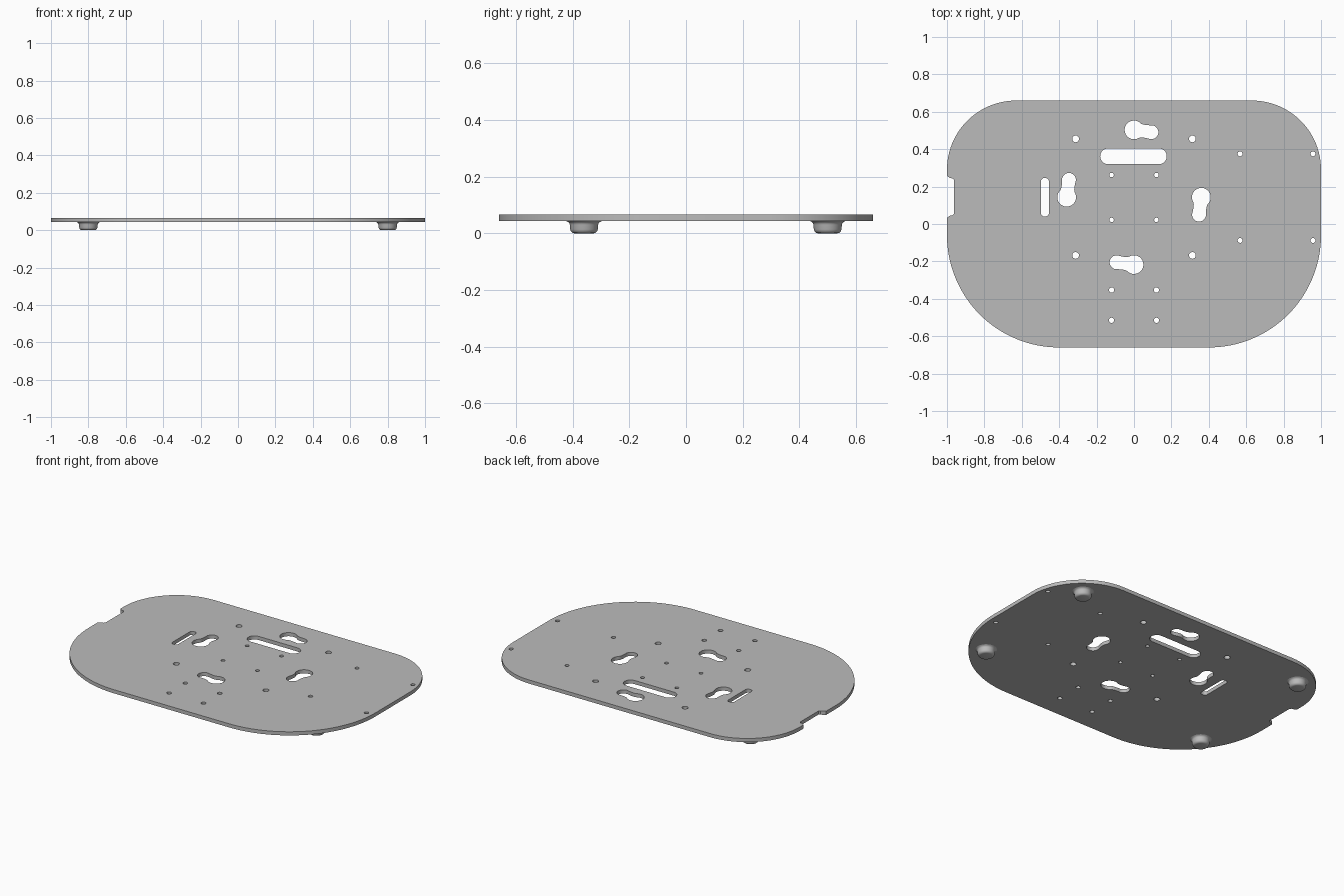
import bpy, bmesh
from math import sin, cos, radians, pi
from mathutils import Vector, Matrix

cube = bpy.data.objects.get("Cube")
if cube:
    bpy.data.objects.remove(cube, do_unlink=True)

BOTTOM, TOP = 0.043, 0.066

grey = bpy.data.materials.new("plain grey")
grey.use_nodes = True
colour = (0.5, 0.5, 0.5, 1)
grey.diffuse_color = colour
grey.node_tree.nodes["Principled BSDF"].inputs["Base Color"].default_value = colour


def arc(cx, cy, r, start, end, steps=24):
    """Points on an arc, angles in degrees."""
    angles = [radians(start + (end - start) * i / steps) for i in range(steps + 1)]
    return [(cx + r * cos(a), cy + r * sin(a)) for a in angles]


def circle(x, y, r):
    return arc(x, y, r, 0, 345, 23)


def rounded_box(cx, cy, w, h, r):
    pts = []
    for sx, sy, a in ((1, 1, 0), (-1, 1, 90), (-1, -1, 180), (1, -1, 270)):
        pts += arc(cx + sx * (w / 2 - r), cy + sy * (h / 2 - r), r, a, a + 90, 10)
    return pts


def keyhole(turn):
    """Wide hole running into a narrower slot along the mounting ring."""
    pts = arc(0, 0, 0.05, 50, 310, 28) + [(0.044, -0.035), (0.06, -0.034)]
    pts += arc(0.094, 0, 0.037, -105, 105) + [(0.06, 0.034), (0.044, 0.035)]
    place = (Matrix.Translation((0, 0.143, 0)) @ Matrix.Rotation(turn, 4, 'Z')
             @ Matrix.Translation((0, 0.36, 0)) @ Matrix.Rotation(radians(-7.5), 4, 'Z'))
    return [(place @ Vector((x, y, 0))).to_2d() for x, y in pts]


def finish(obj):
    obj.data.materials.clear()
    obj.data.materials.append(grey)
    bpy.ops.object.select_all(action='DESELECT')
    obj.select_set(True)
    bpy.context.view_layer.objects.active = obj
    bpy.ops.object.shade_smooth_by_angle(angle=radians(30))


# Outer edge: tighter corners at the back, broad ones at the front, side notch
outline = arc(0.63, 0.29, 0.37, 0, 90) + arc(-0.63, 0.29, 0.37, 90, 180)
half_notch = [(-1, 0.112), (-0.985, 0.101), (-0.97, 0.099), (-0.962, 0.09)]
outline += [(x, 0.145 + y) for x, y in half_notch]
outline += [(x, 0.145 - y) for x, y in reversed(half_notch)]
outline += arc(-0.4, -0.06, 0.6, 180, 270, 32) + arc(0.4, -0.06, 0.6, 270, 360, 32)

# Openings: slots, keyholes and screw holes
loops = [outline,
         rounded_box(-0.003, 0.362, 0.355, 0.084, 0.041),
         rounded_box(-0.476, 0.143, 0.042, 0.205, 0.017)]
loops += [keyhole(i * pi / 2) for i in range(4)]
for y in (0.455, -0.168):
    loops += [circle(x, y, 0.018) for x in (-0.312, 0.312)]
for y in (0.375, -0.088):
    loops += [circle(x, y, 0.013) for x in (0.567, 0.957)]
for y, r in ((0.262, 0.012), (0.022, 0.012), (-0.353, 0.014), (-0.515, 0.014)):
    loops += [circle(x, y, r) for x in (-0.12, 0.12)]

# Plate: filled flat profile given thickness, then turned into a mesh
profile = bpy.data.curves.new("plate_profile", 'CURVE')
profile.dimensions = '2D'
profile.fill_mode = 'BOTH'
profile.extrude = (TOP - BOTTOM) / 2
for loop in loops:
    spline = profile.splines.new('POLY')
    spline.points.add(len(loop) - 1)
    for point, (x, y) in zip(spline.points, loop):
        point.co = (x, y, 0, 1)
    spline.use_cyclic_u = True
helper = bpy.data.objects.new("plate_profile", profile)
bpy.context.collection.objects.link(helper)
bpy.context.view_layer.update()
mesh = bpy.data.meshes.new_from_object(
    helper.evaluated_get(bpy.context.evaluated_depsgraph_get()))
bpy.data.objects.remove(helper, do_unlink=True)
bm = bmesh.new()
bm.from_mesh(mesh)
bmesh.ops.remove_doubles(bm, verts=bm.verts, dist=0.0002)
bmesh.ops.recalc_face_normals(bm, faces=bm.faces)
bm.to_mesh(mesh)
bm.free()
plate = bpy.data.objects.new("base_plate", mesh)
plate.location.z = (TOP + BOTTOM) / 2
bpy.context.collection.objects.link(plate)
finish(plate)

# Rubber feet: round pads with a flared root and a softened lower rim
foot_profile = [(0, 0), (0.034, 0), (0.041, 0.002), (0.046, 0.007), (0.049, 0.014),
                (0.05, 0.03), (0.052, 0.036), (0.056, 0.04), (0.064, BOTTOM + 0.001)]
bm = bmesh.new()
verts = [bm.verts.new((r, 0, z)) for r, z in foot_profile]
edges = [bm.edges.new(pair) for pair in zip(verts, verts[1:])]
bmesh.ops.spin(bm, geom=verts + edges, cent=(0, 0, 0), axis=(0, 0, 1),
               angle=2 * pi, steps=40)
bmesh.ops.remove_doubles(bm, verts=bm.verts, dist=0.0002)
bmesh.ops.recalc_face_normals(bm, faces=bm.faces)
# the flare is open at the top, so make sure the pad faces outwards
if min(bm.faces, key=lambda f: f.calc_center_median().z).normal.z > 0:
    bmesh.ops.reverse_faces(bm, faces=bm.faces)
foot_mesh = bpy.data.meshes.new("foot")
bm.to_mesh(foot_mesh)
bm.free()
for side, x in (("left", 0.8), ("right", -0.8)):
    for end, y in (("front", -0.36), ("back", 0.5)):
        foot = bpy.data.objects.new(f"{end}_{side}_foot", foot_mesh.copy())
        foot.location = (x, y, 0)
        bpy.context.collection.objects.link(foot)
        finish(foot)
